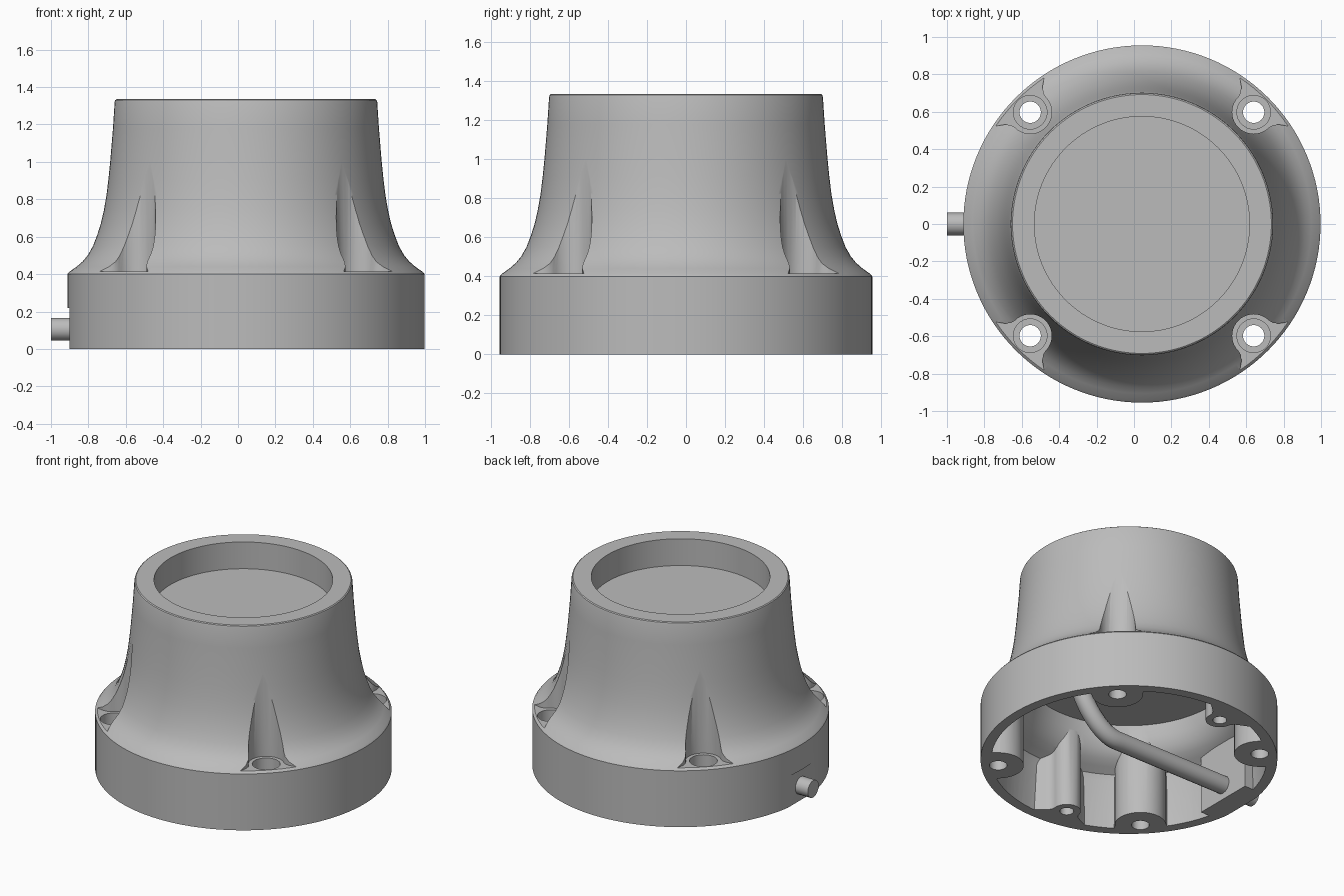
import bpy, bmesh, math
from mathutils import Matrix, Vector

if "Cube" in bpy.data.objects:
    bpy.data.objects.remove(bpy.data.objects["Cube"], do_unlink=True)

CX = 0.0425          # axis of the round housing
SCREW_R = 0.845      # distance of the screws from the axis
SCREWS = [math.radians(45 + 90 * i) for i in range(4)]
SMALL_BOSSES = [math.atan2(s * 0.765, -0.12) for s in (1, -1)]

grey = bpy.data.materials.new("plain grey")
grey.use_nodes = True
colour = (0.5, 0.5, 0.5, 1)
grey.diffuse_color = colour
grey.node_tree.nodes["Principled BSDF"].inputs["Base Color"].default_value = colour


def finish(bm, name):
    bmesh.ops.recalc_face_normals(bm, faces=bm.faces)
    mesh = bpy.data.meshes.new(name)
    bm.to_mesh(mesh)
    bm.free()
    mesh.materials.append(grey)
    obj = bpy.data.objects.new(name, mesh)
    bpy.context.collection.objects.link(obj)
    return obj


def lathe(name, profile, steps=128):
    """Solid of revolution; the profile starts and ends on the axis."""
    bm = bmesh.new()
    verts = [bm.verts.new((CX + r, 0, z)) for r, z in profile]
    edges = [bm.edges.new(pair) for pair in zip(verts, verts[1:])]
    bmesh.ops.spin(bm, geom=verts + edges, cent=(CX, 0, 0), axis=(0, 0, 1),
                   angle=math.tau, steps=steps, use_merge=True)
    bmesh.ops.remove_doubles(bm, verts=bm.verts, dist=1e-5)
    return finish(bm, name)


def prism(name, points, z0, z1, radius=0, angle=0):
    """Upright prism whose outline is placed at a radius and angle on the housing."""
    place = Matrix.Translation((CX, 0, 0)) @ Matrix.Rotation(angle, 4, "Z")
    bm = bmesh.new()
    base = bm.faces.new([bm.verts.new(place @ Vector((radius + u, v, z0))) for u, v in points])
    top = bmesh.ops.extrude_face_region(bm, geom=[base])["geom"]
    bmesh.ops.translate(bm, vec=(0, 0, z1 - z0),
                        verts=[g for g in top if isinstance(g, bmesh.types.BMVert)])
    return finish(bm, name)


def circle(r, n=32):
    return [(r * math.cos(math.tau * i / n), r * math.sin(math.tau * i / n)) for i in range(n)]


def flare(r):
    """Half round towards the axis, spreading outwards like a bell."""
    arc = [(r * math.cos(a), r * math.sin(a))
           for a in (math.radians(90 + 180 * i / 20) for i in range(21))]
    side = [(0.2, 1.05), (0.42, 1.22), (0.72, 1.65), (1.1, 2.25), (1.5, 2.9)]
    right = [(u * r, -v * r) for u, v in side]
    left = [(u * r, v * r) for u, v in reversed(side)]
    return arc + right + left


def box(x0, x1, y, z0, z1, name):
    return prism(name, [(x0, -y), (x1, -y), (x1, y), (x0, y)], z0, z1)


def cut(target, cutter):
    mod = target.modifiers.new("cut", "BOOLEAN")
    mod.operation, mod.solver, mod.object = "DIFFERENCE", "EXACT", cutter
    bpy.context.view_layer.objects.active = target
    bpy.ops.object.modifier_apply(modifier=mod.name)
    bpy.data.objects.remove(cutter, do_unlink=True)


# Bell-shaped housing with a shallow dish in the top
housing = lathe("housing", [
    (0, 0), (0.955, 0), (0.955, 0.4), (0.945, 0.412), (0.905, 0.44), (0.873, 0.468),
    (0.845, 0.502), (0.818, 0.55), (0.795, 0.61), (0.776, 0.67), (0.76, 0.74),
    (0.746, 0.82), (0.735, 0.91), (0.725, 1.01), (0.711, 1.18), (0.702, 1.32),
    (0.699, 1.33), (0.692, 1.335), (0.575, 1.335), (0.575, 1.145), (0, 1.145)])

# Hollow underside, leaving columns for the screws and a pad for the cable
cavity = lathe("cavity", [
    (0, -0.1), (0.89, -0.1), (0.875, 0.34), (0.86, 0.38), (0.81, 0.41), (0.76, 0.44),
    (0.715, 0.49), (0.685, 0.56), (0.67, 0.64), (0, 0.64)])
for a in SCREWS:
    cut(cavity, prism("column", flare(0.165), -0.2, 0.8, SCREW_R, a))
for a in SMALL_BOSSES:
    cut(cavity, prism("small_column", flare(0.09), -0.2, 0.8, 0.775, a))
cut(cavity, box(-1.0, -0.79, 0.22, -0.2, 0.42, "cable_pad"))
cut(housing, cavity)

# Screw pockets, counterbores and through holes
for a in SCREWS:
    cut(housing, prism("pocket", flare(0.115), 0.415, 1.2, SCREW_R, a))
    cut(housing, prism("counterbore", circle(0.09), 0.3, 0.6, SCREW_R, a))
    cut(housing, prism("screw_hole", circle(0.057), -0.1, 0.5, SCREW_R, a))
for a in SMALL_BOSSES:
    cut(housing, prism("blind_hole", circle(0.045), -0.1, 0.3, 0.775, a))

# Flat on the side where the cable leaves
cut(housing, box(-1.1, -0.944, 0.3, -0.1, 0.22, "cable_flat"))

# Cable running across the hollow and bending up into the ceiling
curve = bpy.data.curves.new("cable", "CURVE")
curve.dimensions = "3D"
curve.bevel_depth, curve.bevel_resolution = 0.061, 6
curve.use_fill_caps = True
curve.resolution_u = 16
spline = curve.splines.new("BEZIER")
path = [((-1.0, 0.105), (0.3, 0)), ((0.15, 0.105), (0.14, 0)), ((0.46, 0.42), (0.02, 0.12)),
        ((0.47, 0.66), (0, 0.06))]
spline.bezier_points.add(len(path) - 1)
for point, ((x, z), (hx, hz)) in zip(spline.bezier_points, path):
    point.co = (x, 0, z)
    point.handle_left = (x - hx, 0, z - hz)
    point.handle_right = (x + hx, 0, z + hz)
cable = bpy.data.objects.new("cable", curve)
bpy.context.collection.objects.link(cable)
curve.materials.append(grey)

# Smooth shading with crisp edges
bpy.ops.object.select_all(action="DESELECT")
cable.select_set(True)
bpy.context.view_layer.objects.active = cable
bpy.ops.object.convert(target="MESH")
housing.select_set(True)
bpy.ops.object.shade_smooth_by_angle(angle=math.radians(30))
